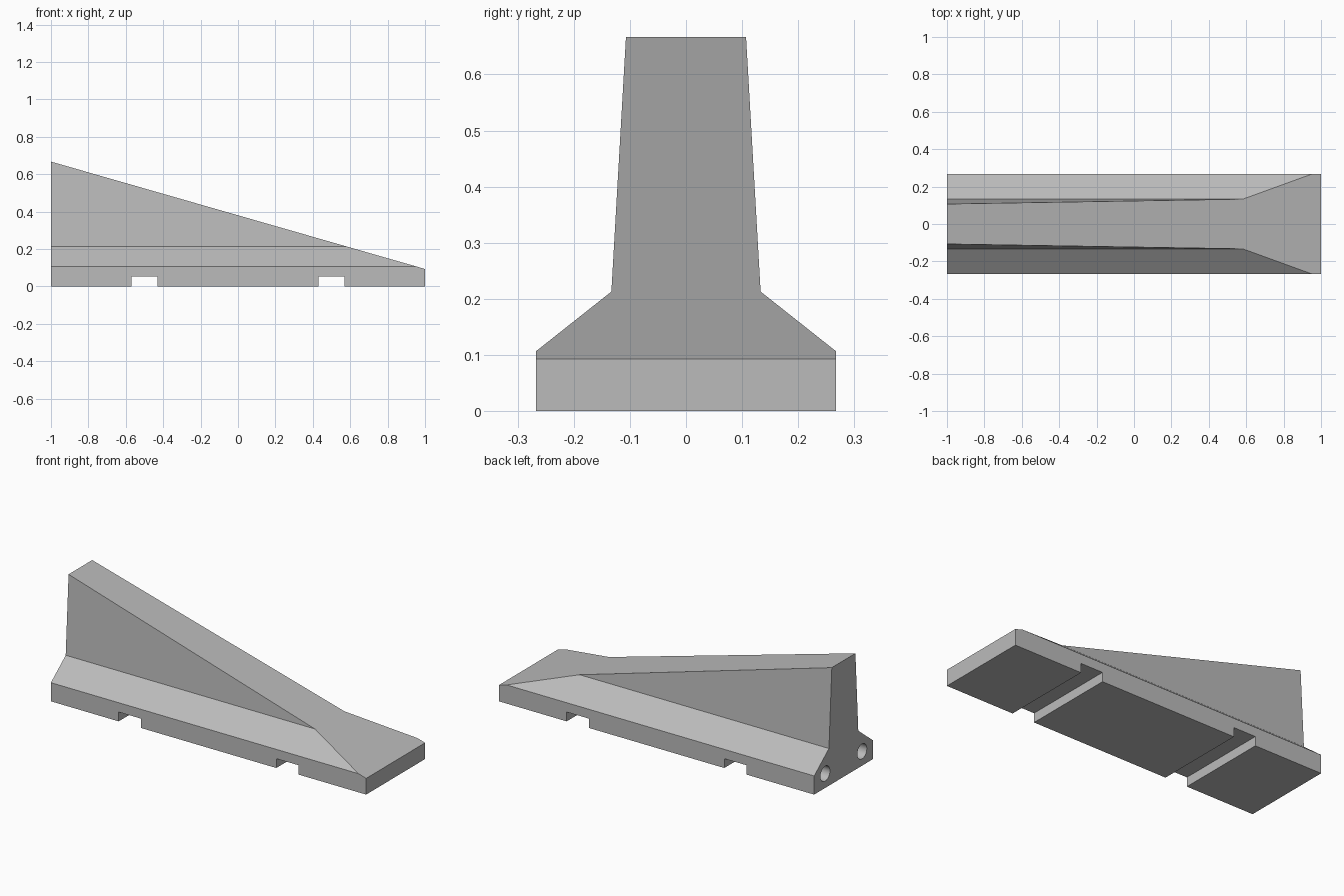
import bpy
import bmesh
from mathutils import Matrix, Vector

cube = bpy.data.objects.get("Cube")
if cube:
    bpy.data.objects.remove(cube, do_unlink=True)

HALF_LENGTH = 1.0
TALL, LOW = 0.667, 0.093

concrete = bpy.data.materials.new("concrete grey")
concrete.use_nodes = True
grey = (0.5, 0.5, 0.5, 1)
concrete.diffuse_color = grey
concrete.node_tree.nodes["Principled BSDF"].inputs["Base Color"].default_value = grey


def make_object(name, bm):
    bmesh.ops.recalc_face_normals(bm, faces=bm.faces)
    mesh = bpy.data.meshes.new(name)
    bm.to_mesh(mesh)
    bm.free()
    mesh.materials.append(concrete)
    obj = bpy.data.objects.new(name, mesh)
    bpy.context.collection.objects.link(obj)
    return obj


def carve(target, cutter):
    """Subtract the cutter from the target, then discard the cutter."""
    cutter.hide_render = True
    mod = target.modifiers.new("carve", "BOOLEAN")
    mod.operation = "DIFFERENCE"
    mod.solver = "EXACT"
    mod.object = cutter
    bpy.context.view_layer.objects.active = target
    bpy.ops.object.modifier_apply(modifier=mod.name)
    bpy.data.objects.remove(cutter, do_unlink=True)


# Barrier: stepped profile swept along x
half = [(0.267, 0), (0.267, 0.107), (0.133, 0.213), (0.107, TALL)]
outline = half + [(-y, z) for y, z in reversed(half)]
bm = bmesh.new()
end = bm.faces.new([bm.verts.new((-HALF_LENGTH, y, z)) for y, z in outline])
swept = bmesh.ops.extrude_face_region(bm, geom=[end], use_keep_orig=True)
bmesh.ops.translate(bm, vec=(2 * HALF_LENGTH, 0, 0),
                    verts=[v for v in swept["geom"] if isinstance(v, bmesh.types.BMVert)])

# Sloping top: slice off everything above the ramp and cap it
slope = Vector((TALL - LOW, 0, 2 * HALF_LENGTH)).normalized()
cut = bmesh.ops.bisect_plane(bm, geom=bm.verts[:] + bm.edges[:] + bm.faces[:], dist=1e-5,
                             plane_co=(HALF_LENGTH, 0, LOW), plane_no=slope, clear_outer=True)
bmesh.ops.holes_fill(bm, edges=[e for e in bm.edges if e.is_boundary])
barrier = make_object("concrete_barrier", bm)

# Lifting slots across the underside
for x in (-0.5, 0.5):
    bm = bmesh.new()
    bmesh.ops.create_cube(bm, size=1, matrix=Matrix.Translation((x, 0, 0))
                          @ Matrix.Diagonal((0.14, 0.8, 0.107, 1)))
    carve(barrier, make_object("slot_cutter", bm))

# Round sockets in the tall end
for y in (-0.167, 0.167):
    bm = bmesh.new()
    bmesh.ops.create_cone(bm, cap_ends=True, segments=32, radius1=0.043, radius2=0.043, depth=0.26,
                          matrix=Matrix.Translation((-HALF_LENGTH, y, 0.082))
                          @ Matrix.Rotation(1.570796, 4, "Y"))
    carve(barrier, make_object("socket_cutter", bm))

# Crisp edges with smooth socket walls
bpy.ops.object.select_all(action="DESELECT")
barrier.select_set(True)
bpy.context.view_layer.objects.active = barrier
bpy.ops.object.shade_smooth_by_angle(angle=0.4)
